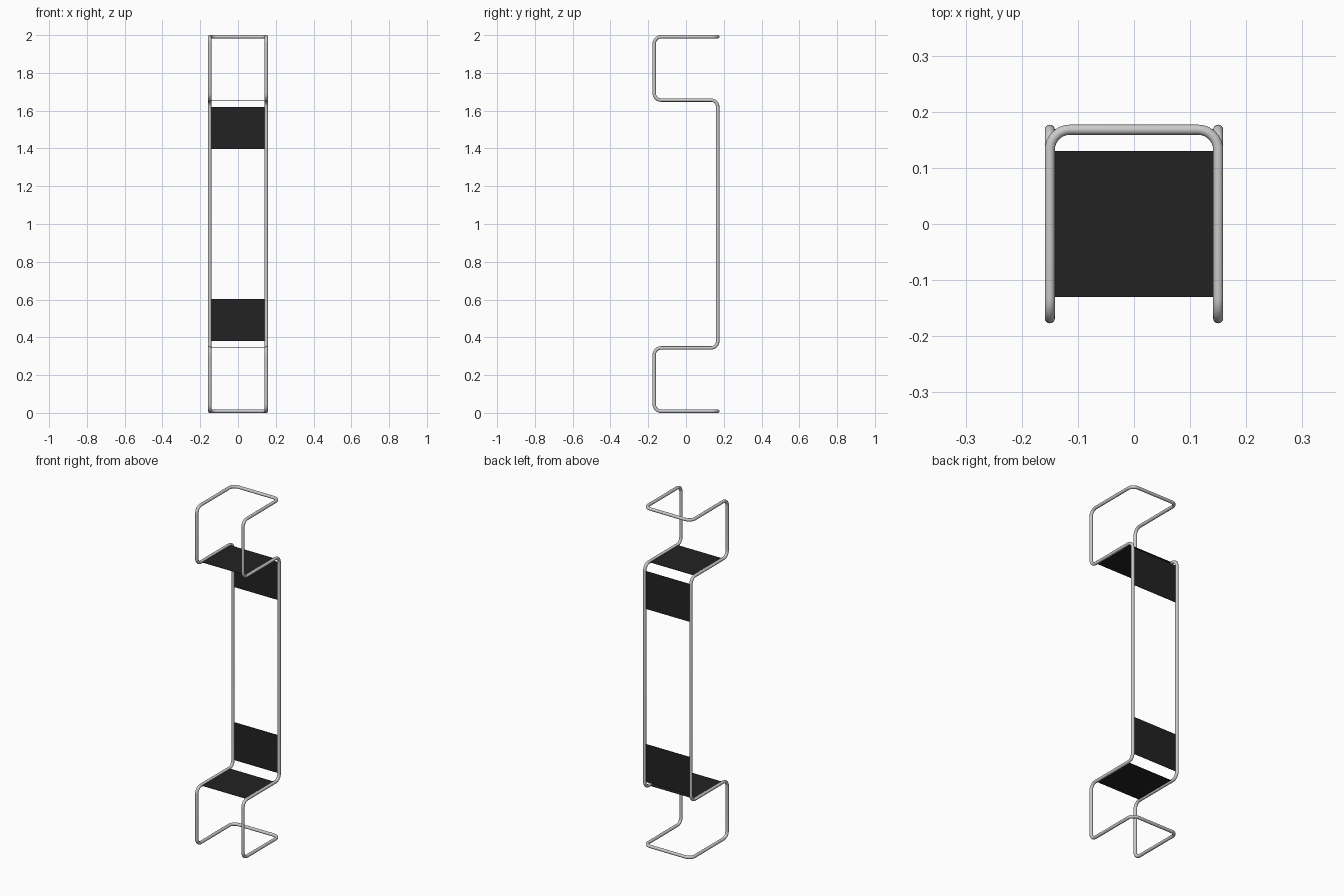
import bpy
from mathutils import Vector

if "Cube" in bpy.data.objects:
    bpy.data.objects.remove(bpy.data.objects["Cube"])

R = 0.009              # tube radius
X, Y = 0.15, 0.168     # tube centre lines
SEAT_Z = 0.344
BEND = 0.036           # bend radius on the centre line


def fillet(points, radius, steps=8):
    """Round every right-angle corner of a closed path."""
    out = []
    n = len(points)
    for i, p in enumerate(points):
        a = (points[i - 1] - p).normalized()
        b = (points[(i + 1) % n] - p).normalized()
        centre = p + (a + b) * radius
        for k in range(steps + 1):
            out.append(centre - radius * b.slerp(a, k / steps))
    return out


# Frame: one closed bent tube, mirrored left/right
side = [(Y, R), (-Y, R), (-Y, SEAT_Z), (Y, SEAT_Z),
        (Y, 2 - SEAT_Z), (-Y, 2 - SEAT_Z), (-Y, 2 - R), (Y, 2 - R)]
path = [Vector((X, y, z)) for y, z in side]
path += [Vector((-X, y, z)) for y, z in reversed(side)]
pts = fillet(path, BEND)

curve = bpy.data.curves.new("tube_frame", 'CURVE')
curve.dimensions = '3D'
curve.bevel_depth = R
curve.bevel_resolution = 6
spline = curve.splines.new('POLY')
spline.points.add(len(pts) - 1)
for sp, p in zip(spline.points, pts):
    sp.co = (*p, 1)
spline.use_cyclic_u = True
frame = bpy.data.objects.new("tube_frame", curve)
bpy.context.collection.objects.link(frame)
bpy.context.view_layer.objects.active = frame
frame.select_set(True)
bpy.ops.object.convert(target='MESH')
bpy.ops.object.shade_smooth_by_angle()

# Black sling material
black = bpy.data.materials.new("black_sling")
black.diffuse_color = (0.016, 0.016, 0.016, 1)
black.use_nodes = True
black.node_tree.nodes["Principled BSDF"].inputs["Base Color"].default_value = black.diffuse_color


def panel(name, centre, size):
    bpy.ops.mesh.primitive_cube_add(size=1, location=centre)
    ob = bpy.context.object
    ob.name = name
    ob.scale = size
    ob.data.materials.append(black)


# Slings: a seat and a backrest at each end, flipped top to bottom
W, T = 2 * X - R, 0.002
for label, flip in (("lower", False), ("upper", True)):
    def z(h): return 2 - h if flip else h
    panel(label + "_seat", (0, 0, z(SEAT_Z)), (W, 0.26, T))
    panel(label + "_backrest", (0, Y, z(0.492)), (W, T, 0.222))
